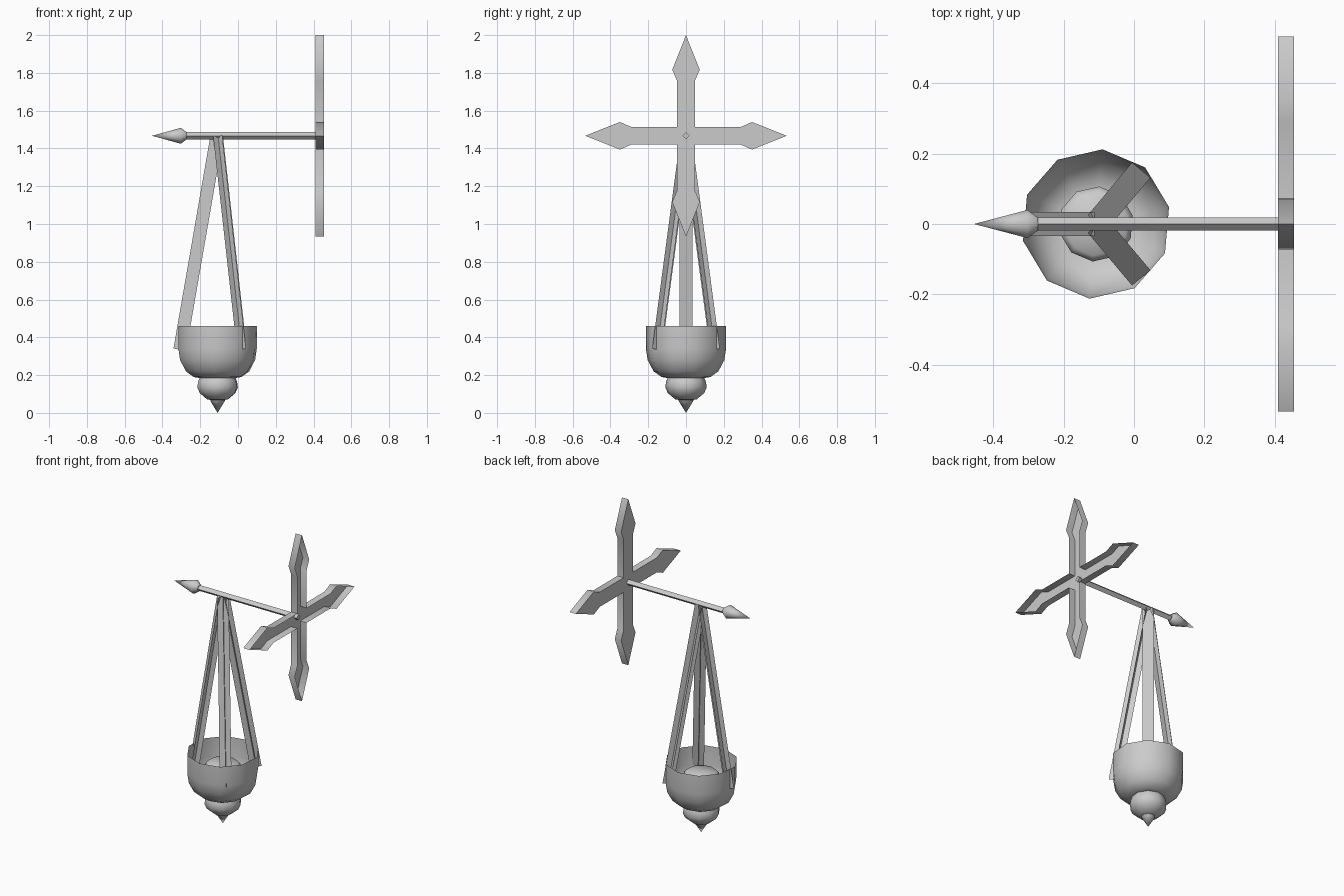
import bpy, bmesh
from math import radians, cos, sin, pi
from mathutils import Vector, Matrix

cube = bpy.data.objects.get("Cube")
if cube:
    bpy.data.objects.remove(cube, do_unlink=True)

grey = bpy.data.materials.new("plain grey")
grey.use_nodes = True
grey.diffuse_color = (0.6, 0.6, 0.6, 1)
grey.node_tree.nodes["Principled BSDF"].inputs["Base Color"].default_value = (0.6, 0.6, 0.6, 1)

AXIS_X = -0.108      # vertical axis of the bowl and legs
BEAM_Z = 1.467       # height of the beam and the cross


def finish(name, bm, recalc=True):
    """Turn a bmesh into a shaded object."""
    if recalc:
        bmesh.ops.recalc_face_normals(bm, faces=bm.faces)
    mesh = bpy.data.meshes.new(name)
    bm.to_mesh(mesh)
    bm.free()
    mesh.materials.append(grey)
    ob = bpy.data.objects.new(name, mesh)
    bpy.context.collection.objects.link(ob)
    bpy.ops.object.select_all(action='DESELECT')
    bpy.context.view_layer.objects.active = ob
    ob.select_set(True)
    bpy.ops.object.shade_smooth_by_angle(angle=radians(50))
    return ob


def lathe(name, profile, matrix, sides=10, phase=0.0):
    """Revolve (radius, height) points around local z; zero radius is a pole."""
    bm = bmesh.new()
    rings = []
    for r, h in profile:
        if r == 0:
            rings.append([bm.verts.new((0, 0, h))] * sides)
        else:
            angles = [phase + 2 * pi * i / sides for i in range(sides)]
            rings.append([bm.verts.new((r * cos(a), r * sin(a), h)) for a in angles])
    for low, high in zip(rings, rings[1:]):
        for i in range(sides):
            j = (i + 1) % sides
            corners = dict.fromkeys((low[i], low[j], high[j], high[i]))
            bm.faces.new(list(corners))
    bm.transform(matrix)
    return finish(name, bm)


# Bowl, inner plug, bulb and pointed tip
stand = Matrix.Translation((AXIS_X, 0, 0))
turn = radians(13)
lathe("bowl", [(0.10, 0.185), (0.13, 0.19), (0.172, 0.22), (0.204, 0.28),
               (0.213, 0.34), (0.213, 0.46)], stand, phase=turn)
lathe("inner_plug", [(0.10, 0.19), (0.107, 0.37), (0.09, 0.39), (0, 0.395)], stand, phase=turn)
lathe("bulb", [(0, 0.068), (0.055, 0.07), (0.097, 0.105), (0.11, 0.135),
               (0.106, 0.165), (0.095, 0.19)], stand, phase=turn)
lathe("bottom_tip", [(0, 0), (0.04, 0.065), (0.035, 0.075)], stand, phase=turn)

# Three legs, each a pair of crossed strips
half = 0.034
for name, angle in (("right_leg", 180), ("front_leg", -50), ("back_leg", 50)):
    foot, head = Vector((0.2, 0, 0.335)), Vector((0.004, 0, 1.465))
    across = Vector((0, 1, 0))
    outward = across.cross((head - foot).normalized())
    bm = bmesh.new()
    for side in (across, outward):
        bm.faces.new([bm.verts.new(p) for p in (
            foot - side * half, foot + side * half, head + side * half, head - side * half)])
    bm.transform(stand @ Matrix.Rotation(radians(angle), 4, 'Z'))
    finish(name, bm, recalc=False)

# Beam with a diamond section, and its pointed end
along_x = Matrix.Translation((0, 0, BEAM_Z)) @ Matrix.Rotation(pi / 2, 4, 'Y')
lathe("beam", [(0, -0.29), (0.019, -0.29), (0.019, 0.43), (0, 0.43)], along_x, sides=4)
lathe("beam_point", [(0, -0.455), (0.042, -0.303), (0.02, -0.273), (0, -0.273)], along_x)

# Cross of four arrow-headed arms: an open tray with a rim
arm = [(0.047, 0.047), (0.047, 0.29), (0.073, 0.35), (0, 0.533), (-0.073, 0.35), (-0.047, 0.29)]
outline = []
for k in range(4):
    spin = Matrix.Rotation(-k * pi / 2, 2)
    outline += [spin @ Vector(p) for p in reversed(arm)]
bm = bmesh.new()
back, rim = ([bm.verts.new((x, p.x, BEAM_Z + p.y)) for p in outline] for x in (0.41, 0.455))
bm.faces.new(back)
for i in range(len(outline)):
    j = (i + 1) % len(outline)
    bm.faces.new((back[i], back[j], rim[j], rim[i]))
finish("cross", bm)
